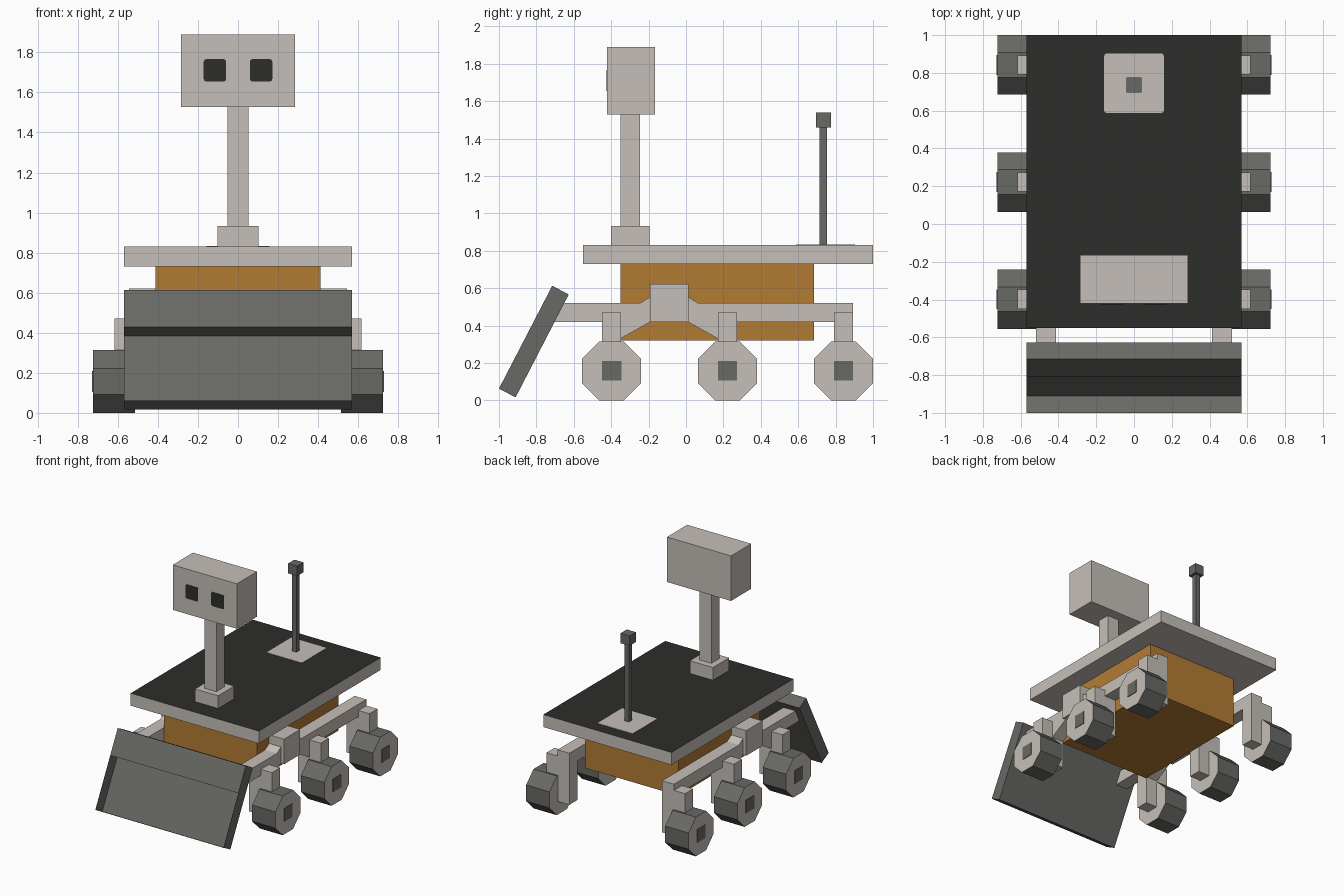
import bpy, bmesh, math
from mathutils import Matrix, Vector

cube = bpy.data.objects.get("Cube")
if cube:
    bpy.data.objects.remove(cube, do_unlink=True)


def material(name, r, g, b):
    m = bpy.data.materials.new(name)
    m.use_nodes = True
    m.diffuse_color = (r, g, b, 1)
    m.node_tree.nodes["Principled BSDF"].inputs["Base Color"].default_value = (r, g, b, 1)
    return m


LIGHT = material("warm_light_grey", 0.56, 0.52, 0.48)
GREY = material("dark_grey", 0.14, 0.14, 0.13)
BLACK = material("near_black", 0.026, 0.026, 0.025)
ORANGE = material("ochre_orange", 0.45, 0.2, 0.034)


def finish(name, bm, *mats, rule=None):
    """Turn a bmesh into an object; rule(face) picks the material slot."""
    bmesh.ops.recalc_face_normals(bm, faces=bm.faces)
    if rule:
        for f in bm.faces:
            f.material_index = rule(f)
    me = bpy.data.meshes.new(name)
    bm.to_mesh(me)
    bm.free()
    for m in mats:
        me.materials.append(m)
    ob = bpy.data.objects.new(name, me)
    bpy.context.collection.objects.link(ob)
    return ob


def box(name, x, y, z, *mats, rule=None):
    bm = bmesh.new()
    bmesh.ops.create_cube(bm, size=1)
    for v in bm.verts:
        v.co = Vector([(a + b) / 2 + c * (b - a) for (a, b), c in zip((x, y, z), v.co)])
    return finish(name, bm, *mats, rule=rule)


def profile(name, points, x0, x1, mat, skip_edge=None):
    """Extrude a side outline (y, z) across x; skip_edge leaves one wall open."""
    bm = bmesh.new()
    a = [bm.verts.new((x0, y, z)) for y, z in points]
    b = [bm.verts.new((x1, y, z)) for y, z in points]
    bm.faces.new(a)
    bm.faces.new(b[::-1])
    n = len(points)
    for i in range(n):
        if i != skip_edge:
            j = (i + 1) % n
            bm.faces.new((a[i], a[j], b[j], b[i]))
    return finish(name, bm, mat)


def span(side, a, b):
    return tuple(sorted((side * a, side * b)))


def rounded_plate(name, center, size, depth, axis, mat):
    """Thin square plate with softened corners, facing along y or z."""
    bm = bmesh.new()
    bmesh.ops.create_cube(bm, size=1)
    bmesh.ops.scale(bm, vec=(size, size, depth), verts=bm.verts)
    corners = [e for e in bm.edges
               if abs(e.verts[0].co.z - e.verts[1].co.z) > depth / 2]
    bmesh.ops.bevel(bm, geom=corners, offset=0.012, segments=2, profile=0.5, affect='EDGES')
    if axis == 'Y':
        bmesh.ops.rotate(bm, matrix=Matrix.Rotation(math.pi / 2, 3, 'X'), verts=bm.verts)
    bmesh.ops.translate(bm, vec=center, verts=bm.verts)
    return finish(name, bm, mat)


# Body and solar deck
box("body", (-0.413, 0.413), (-0.35, 0.685), (0.32, 0.735), ORANGE)
box("deck", (-0.57, 0.57), (-0.55, 1.0), (0.73, 0.83), LIGHT, BLACK,
    rule=lambda f: int(f.normal.z > 0.5))

# Camera mast
box("mast_base", (-0.103, 0.103), (-0.4, -0.195), (0.83, 0.932), LIGHT)
box("mast", (-0.052, 0.052), (-0.35, -0.247), (0.93, 1.53), LIGHT)
box("head", (-0.285, 0.285), (-0.422, -0.165), (1.528, 1.89), LIGHT)
for side, label in ((1, "left"), (-1, "right")):
    rounded_plate(label + "_eye", (side * 0.115, -0.422, 1.71), 0.112, 0.006, 'Y', BLACK)

# Antenna
rounded_plate("antenna_plate", (0, 0.745, 0.83), 0.315, 0.008, 'Z', LIGHT)
box("antenna_rod", (-0.02, 0.02), (0.715, 0.755), (0.83, 1.46), GREY)
box("antenna_tip", (-0.04, 0.04), (0.695, 0.775), (1.46, 1.54), GREY)

# Tilted front blade: solid upper bar above a tray that is open to the front
top_f, top_b = Vector((-0.715, 0.613)), Vector((-0.627, 0.566))
low_f, low_b = Vector((-1.0, 0.063)), Vector((-0.911, 0.016))
mid_f, mid_b = top_f.lerp(low_f, 1 / 3), top_b.lerp(low_b, 1 / 3)
profile("blade_upper_bar", [top_f, top_b, mid_b, mid_f], -0.57, 0.57, GREY)
profile("blade_lower_tray", [mid_f, mid_b, low_b, low_f], -0.57, 0.57, GREY, skip_edge=3)

# Suspension and wheels, mirrored on both sides
PIVOT = -0.09
for side, label in ((1, "left"), (-1, "right")):
    arm_x = span(side, 0.413, 0.518)
    profile(label + "_beam", [(-0.704, 0.42), (-0.651, 0.52), (0.893, 0.52), (0.893, 0.42)],
            *arm_x, LIGHT)
    box(label + "_pivot", span(side, 0.405, 0.545), (PIVOT - 0.103, PIVOT + 0.103),
        (0.42, 0.622), LIGHT)
    for way, end in ((-1, "front"), (1, "rear")):
        profile(f"{label}_{end}_link",
                [(PIVOT + way * d, z) for d, z in
                 ((0.09, 0.56), (0.1, 0.42), (0.27, 0.325), (0.27, 0.45))],
                *arm_x, LIGHT)

    for y, place in ((-0.398, "front"), (0.222, "middle"), (0.842, "rear")):
        name = f"{label}_{place}"
        box(name + "_strut", span(side, 0.413, 0.617), (y - 0.051, y + 0.051),
            (0.105, 0.47), LIGHT)
        # Octagonal wheel with light caps and dark tread
        bm = bmesh.new()
        radius = 0.1575 / math.cos(math.pi / 8)
        bmesh.ops.create_cone(bm, cap_ends=True, segments=8, radius1=radius,
                              radius2=radius, depth=0.208)
        turn = Matrix.Rotation(math.pi / 2, 4, 'Y') @ Matrix.Rotation(math.pi / 8, 4, 'Z')
        if min(abs(v.co.x) for v in bm.verts) > 0.01:
            turn = Matrix.Rotation(math.pi / 2, 4, 'Y')
        bmesh.ops.transform(bm, matrix=Matrix.Translation((side * 0.619, y, 0.1575)) @ turn,
                            verts=bm.verts)
        finish(name + "_wheel", bm, GREY, LIGHT, rule=lambda f: int(abs(f.normal.x) > 0.5))
        box(name + "_hub", span(side, 0.7, 0.728), (y - 0.052, y + 0.052),
            (0.105, 0.21), GREY)
